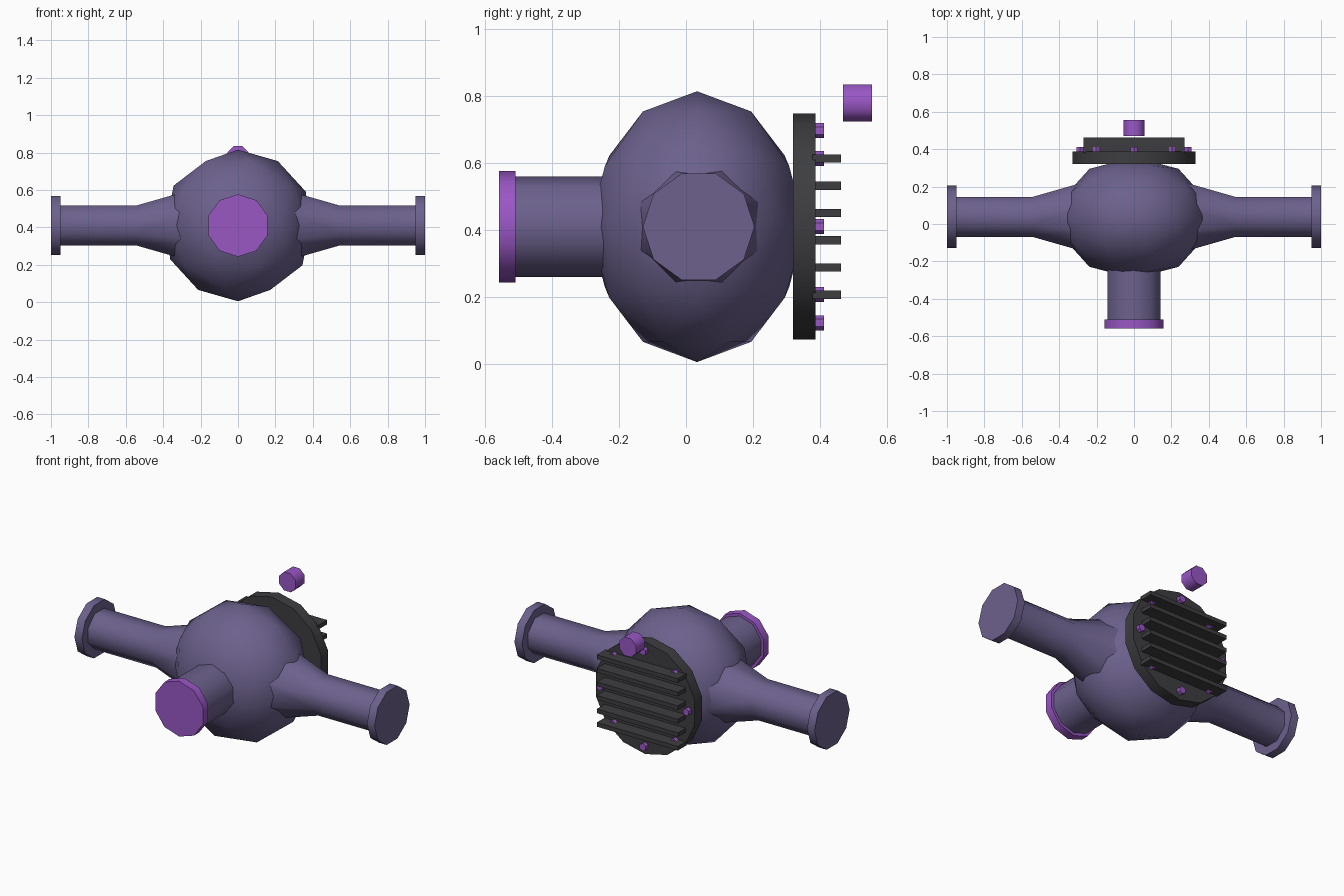
import bpy, bmesh, math
from mathutils import Vector

cube = bpy.data.objects.get("Cube")
if cube:
    bpy.data.objects.remove(cube, do_unlink=True)


def material(name, rgb):
    m = bpy.data.materials.new(name)
    m.use_nodes = True
    m.diffuse_color = (*rgb, 1)
    m.node_tree.nodes["Principled BSDF"].inputs["Base Color"].default_value = (*rgb, 1)
    return m


SLATE = material("slate purple", (0.15, 0.12, 0.265))
VIOLET = material("bright violet", (0.32, 0.095, 0.56))
DARK = material("dark grey", (0.047, 0.047, 0.052))
HUB_Y, HUB_Z = 0.033, 0.41


def finish(bm, name, mat, smooth=True):
    bmesh.ops.recalc_face_normals(bm, faces=bm.faces)
    mesh = bpy.data.meshes.new(name)
    bm.to_mesh(mesh)
    bm.free()
    mesh.materials.append(mat)
    ob = bpy.data.objects.new(name, mesh)
    bpy.context.collection.objects.link(ob)
    if smooth:
        bpy.ops.object.select_all(action="DESELECT")
        ob.select_set(True)
        bpy.context.view_layer.objects.active = ob
        bpy.ops.object.shade_smooth_by_angle(angle=math.radians(50))
    return ob


def tube(name, mat, axis, profile, sides, centre, phase=0.0):
    """Capped turned solid; profile holds (distance along axis, radius)."""
    bm = bmesh.new()
    rings = []
    for t, r in profile:
        ring = []
        for i in range(sides):
            a = math.radians(phase) + math.tau * i / sides
            u, v = r * math.cos(a), r * math.sin(a)
            p = Vector((t, u, v)) if axis == "x" else Vector((u, t, v))
            ring.append(bm.verts.new(p + Vector(centre)))
        rings.append(ring)
    for lo, hi in zip(rings, rings[1:]):
        for i in range(sides):
            j = (i + 1) % sides
            bm.faces.new((lo[i], lo[j], hi[j], hi[i]))
    bm.faces.new(rings[0])
    bm.faces.new(rings[-1])
    return finish(bm, name, mat)


# Central housing
bm = bmesh.new()
bmesh.ops.create_icosphere(bm, subdivisions=2, radius=0.405)
bmesh.ops.scale(bm, vec=(1, 0.8, 1), verts=bm.verts)
bmesh.ops.translate(bm, vec=(0, HUB_Y, HUB_Z), verts=bm.verts)
finish(bm, "housing", SLATE)

# Flared axle tubes and end flanges
for side, s in (("left", 1), ("right", -1)):
    hub = (0, HUB_Y + 0.005, HUB_Z)
    tube(side + "_axle_tube", SLATE, "x",
         [(s * 0.25, 0.206), (s * 0.54, 0.1165), (s * 0.96, 0.1165)], 8, hub, 22.5)
    tube(side + "_axle_flange", SLATE, "x",
         [(s * 0.95, 0.167), (s, 0.167)], 10, hub)

# Front input pipe and flange
tube("input_pipe", SLATE, "y", [(-0.52, 0.15), (-0.15, 0.15)], 10, (0, 0, HUB_Z), 90)
tube("input_flange", VIOLET, "y", [(-0.56, 0.167), (-0.51, 0.167)], 10, (0, 0, HUB_Z), 90)

# Rear cover plate
tube("rear_cover", DARK, "y", [(0.32, 0.338), (0.388, 0.338)], 14, (0, 0, HUB_Z), 90)

# Cooling fins
for i in range(6):
    bm = bmesh.new()
    bmesh.ops.create_cube(bm, size=1)
    bmesh.ops.scale(bm, vec=(0.54, 0.085, 0.025), verts=bm.verts)
    bmesh.ops.translate(bm, vec=(0, 0.421, HUB_Z + (i - 2.5) * 0.0815), verts=bm.verts)
    finish(bm, f"fin_{i + 1}", DARK, smooth=False)

# Cover bolts
for i in range(8):
    a = math.tau * i / 8
    tube(f"cover_bolt_{i + 1}", VIOLET, "y", [(0.38, 0.0225), (0.413, 0.0225)], 6,
         (0.2875 * math.cos(a), 0, HUB_Z + 0.2875 * math.sin(a)), 90)

# Detached plug above the cover
tube("filler_plug", VIOLET, "y", [(0.47, 0.06), (0.556, 0.06)], 8, (0, 0, 0.78), 22.5)
